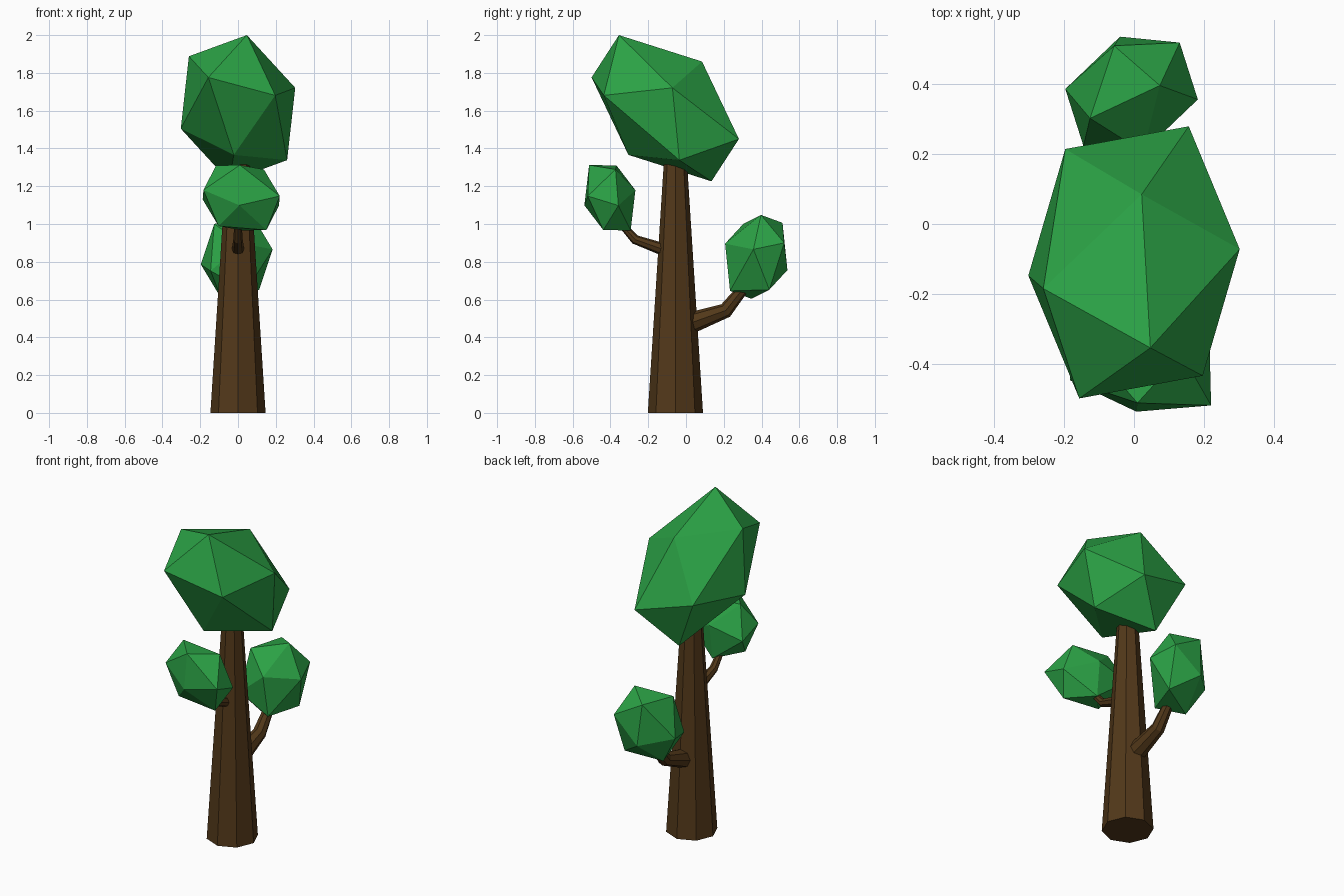
import bpy
import bmesh
from mathutils import Vector

if "Cube" in bpy.data.objects:
    bpy.data.objects.remove(bpy.data.objects["Cube"])


def material(name, rgb):
    mat = bpy.data.materials.new(name)
    mat.diffuse_color = (*rgb, 1)
    mat.use_nodes = True
    mat.node_tree.nodes["Principled BSDF"].inputs["Base Color"].default_value = mat.diffuse_color
    return mat


bark = material("bark", (0.085, 0.04, 0.01))
leaf = material("leaf", (0.024, 0.36, 0.06))


def branch(name, path):
    """Eight-sided tapered limb through (y, z, radius) points in the x = 0 plane."""
    curve = bpy.data.curves.new(name, 'CURVE')
    curve.dimensions = '3D'
    curve.bevel_depth = 1
    curve.bevel_resolution = 2
    curve.use_fill_caps = True
    spline = curve.splines.new('POLY')
    spline.use_smooth = False
    spline.points.add(len(path) - 1)
    for point, (y, z, radius) in zip(spline.points, path):
        point.co = (0, y, z, 1)
        point.radius = radius
    obj = bpy.data.objects.new(name, curve)
    bpy.context.collection.objects.link(obj)
    bpy.ops.object.select_all(action='DESELECT')
    obj.select_set(True)
    bpy.context.view_layer.objects.active = obj
    bpy.ops.object.convert(target='MESH')
    obj.data.shade_flat()
    obj.data.materials.clear()
    obj.data.materials.append(bark)


def foliage(name, centre, corners):
    """Stretched icosahedron: six corner vectors, each with its opposite."""
    bm = bmesh.new()
    for corner in corners:
        for side in (1, -1):
            bm.verts.new(Vector(centre) + side * Vector(corner))
    bmesh.ops.convex_hull(bm, input=bm.verts)
    bmesh.ops.recalc_face_normals(bm, faces=bm.faces)
    mesh = bpy.data.meshes.new(name)
    bm.to_mesh(mesh)
    bm.free()
    mesh.materials.append(leaf)
    bpy.context.collection.objects.link(bpy.data.objects.new(name, mesh))


# Trunk: tapered octagon
bpy.ops.mesh.primitive_cone_add(vertices=8, radius1=0.146, radius2=0.058,
                                depth=1.38, location=(0, -0.056, 0.69))
trunk = bpy.context.object
trunk.name = "trunk"
trunk.data.materials.append(bark)

# Bent branches, front and back
branch("front_branch", [(-0.11, 0.862, 0.034), (-0.27, 0.918, 0.025), (-0.36, 1.02, 0.018)])
branch("back_branch", [(0.03, 0.478, 0.056), (0.21, 0.542, 0.040), (0.32, 0.68, 0.028)])

# Leaf clumps
foliage("crown", (0, -0.11, 1.613), [
    (0.047, -0.245, 0.387), (0.022, 0.195, 0.247), (-0.157, -0.39, 0.163),
    (0.303, 0.038, 0.108), (0.197, -0.325, 0.068), (-0.26, -0.075, 0.275)])
foliage("front_foliage", (0.017, -0.403, 1.139), [
    (-0.01, -0.135, -0.04), (-0.007, -0.11, 0.173), (0.204, -0.117, 0.009),
    (0.133, -0.035, -0.171), (-0.12, -0.03, -0.15), (-0.2, -0.045, 0.041)])
foliage("back_foliage", (-0.007, 0.372, 0.826), [
    (0.081, 0.025, 0.222), (-0.05, 0.139, 0.18), (-0.033, 0.165, -0.07),
    (0.138, 0.148, 0.074), (-0.119, -0.069, 0.174), (0.19, -0.015, 0.04)])
